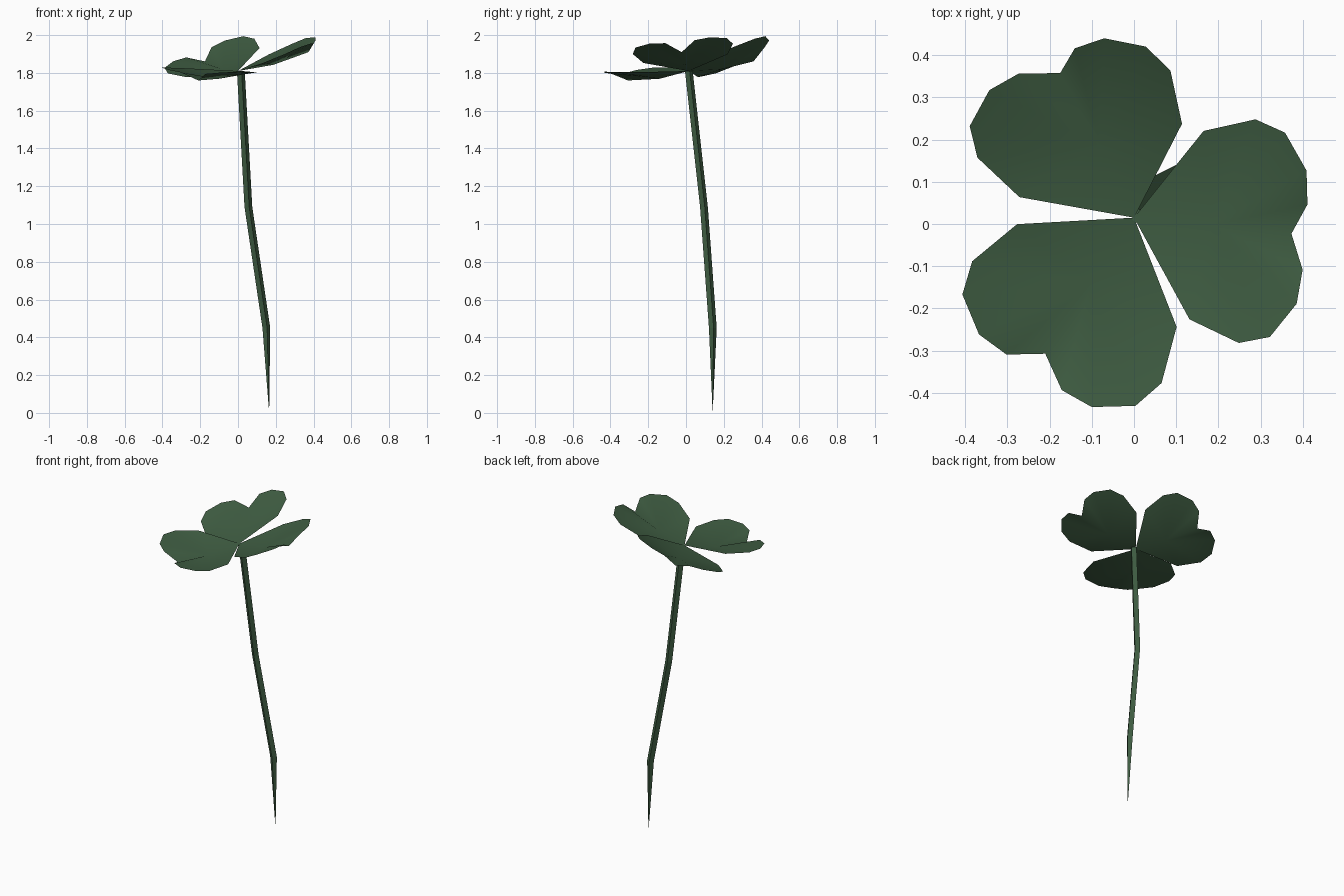
import bpy, bmesh, math
from mathutils import Vector, Matrix

if "Cube" in bpy.data.objects:
    bpy.data.objects.remove(bpy.data.objects["Cube"])

green = bpy.data.materials.new("clover_green")
green.diffuse_color = (0.05, 0.11, 0.055, 1)
green.use_nodes = True
green.node_tree.nodes["Principled BSDF"].inputs["Base Color"].default_value = green.diffuse_color


def finish(name, bm, smooth):
    me = bpy.data.meshes.new(name)
    bm.to_mesh(me)
    bm.free()
    me.materials.append(green)
    for p in me.polygons:
        p.use_smooth = smooth
    ob = bpy.data.objects.new(name, me)
    bpy.context.collection.objects.link(ob)
    return ob


# Leaf template: one lobe outline as (along rib, across, height), mirrored
LOBE = [(.161, .225, .025), (.291, .267, .044), (.369, .244, .056),
        (.428, .159, .054), (.434, .078, .045)]
CENTRE = Vector((0, .015, 1.81))


def leaf(name, rib, across):
    u = Vector(rib).normalized()
    v = Vector(across)
    v = (v - u * v.dot(u)).normalized()
    frame = Matrix((u, v, u.cross(v))).transposed()
    bm = bmesh.new()

    def vert(p):
        return bm.verts.new(CENTRE + frame @ Vector(p))

    base, mid, notch = vert((0, 0, 0)), vert((.19, 0, -.017)), vert((.388, 0, 0))
    for side in (1, -1):
        edge = [base] + [vert((a, b * side, h)) for a, b, h in LOBE] + [notch]
        for p, q in zip(edge, edge[1:]):
            bm.faces.new((mid, q, p) if side == 1 else (mid, p, q))
    bmesh.ops.recalc_face_normals(bm, faces=bm.faces)
    if sum(f.normal.z for f in bm.faces) < 0:
        bmesh.ops.reverse_faces(bm, faces=bm.faces)
    finish(name, bm, True)


# Three heart-shaped leaflets, each tilted its own way
leaf("right_leaflet", (.373, -.038, .10), (.022, .532, .05))
leaf("back_leaflet", (-.172, .337, .05), (-.462, -.207, -.185))
leaf("front_leaflet", (-.21, -.322, -.05), (.45, -.293, -.025))

# Bent four-sided stem tapering to a point at the ground
PATH = [(.015, .015, 1.81, .021), (.055, .095, 1.09, .021), (.15, .142, .45, .021)]
bm = bmesh.new()
rings = []
for x, y, z, r in PATH:
    rings.append([bm.verts.new((x + r * math.cos(k * math.pi / 2 + .2),
                                y + r * math.sin(k * math.pi / 2 + .2), z))
                  for k in range(4)])
tip = bm.verts.new((.165, .141, 0))
for k in range(4):
    n = (k + 1) % 4
    for a, b in zip(rings, rings[1:]):
        bm.faces.new((a[k], b[k], b[n], a[n]))
    bm.faces.new((rings[-1][k], tip, rings[-1][n]))
bm.faces.new(rings[0])
bmesh.ops.recalc_face_normals(bm, faces=bm.faces)
finish("stem", bm, False)
